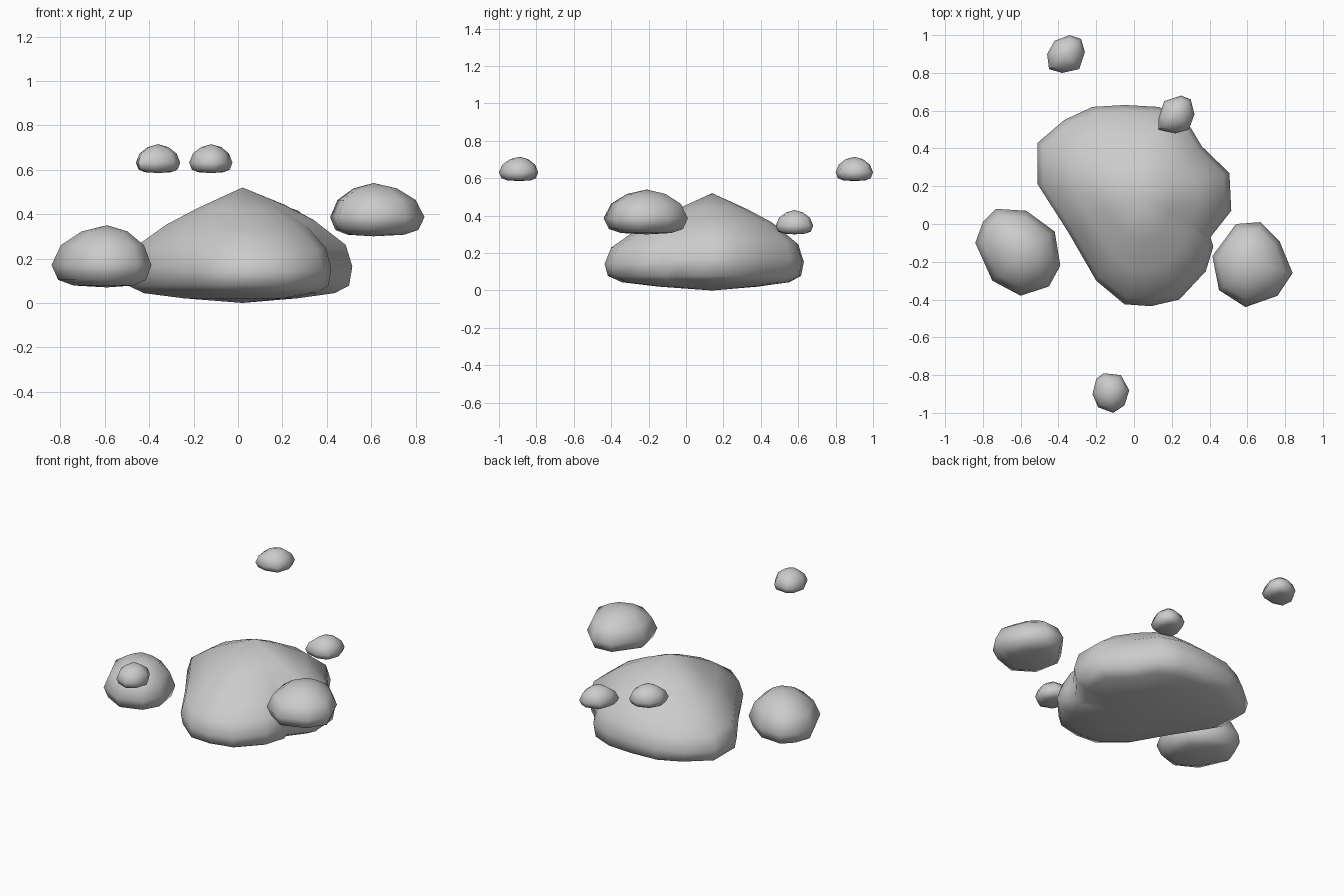
import bpy, bmesh, math

if "Cube" in bpy.data.objects:
    bpy.data.objects.remove(bpy.data.objects["Cube"])

# (scale about the peak, relative height) from underside to crown
MAIN = [(.5, .04), (.84, .085), (.97, .15), (1, .34), (.94, .54), (.68, .75), (.4, .87)]
SMALL = [(.6, .03), (.88, .12), (1, .36), (.83, .68), (.46, .9)]


def rock(name, outline, peak, z0, z1, profile, drops=()):
    """Loft a plan outline through scaled rings, closed by two poles.
    drops: (direction x, direction y, amount) lowering one flank."""
    px, py = peak
    outline = sorted(outline, key=lambda p: math.atan2(p[1] - py, p[0] - px))
    n = len(outline)
    bm = bmesh.new()
    rings = []
    for s, h in profile:
        ring = []
        for i, (x, y) in enumerate(outline):
            if h > .6 and drops:      # upper rings lose the notch
                a, b = outline[i - 1], outline[(i + 1) % n]
                x, y = (4 * x + a[0] + b[0]) / 6, (4 * y + a[1] + b[1]) / 6
            dx, dy = (x - px) * s, (y - py) * s
            z = h
            if h > .2:
                for ux, uy, amount in drops:
                    z -= h * amount * max(0, dx * ux + dy * uy)
            ring.append(bm.verts.new((px + dx, py + dy, z0 + (z1 - z0) * z)))
        rings.append(ring)
    low = bm.verts.new((px, py, z0))
    top = bm.verts.new((px, py, z1))
    for i in range(n):
        j = (i + 1) % n
        bm.faces.new((low, rings[0][j], rings[0][i]))
        bm.faces.new((top, rings[-1][i], rings[-1][j]))
        for a, b in zip(rings, rings[1:]):
            bm.faces.new((a[i], a[j], b[j], b[i]))
    bmesh.ops.recalc_face_normals(bm, faces=bm.faces)
    me = bpy.data.meshes.new(name)
    bm.to_mesh(me)
    bm.free()
    ob = bpy.data.objects.new(name, me)
    bpy.context.collection.objects.link(ob)
    bpy.ops.object.select_all(action='DESELECT')
    ob.select_set(True)
    bpy.context.view_layer.objects.active = ob
    bpy.ops.object.shade_smooth_by_angle(angle=math.radians(60))
    return ob


# Large central boulder: front and back-left flanks slope lower
rock("main_boulder",
     [(-.22, .62), (-.05, .63), (.13, .62), (.27, .56), (.36, .41), (.505, .27),
      (.515, .07), (.405, -.07), (.42, -.12), (.38, -.25), (.24, -.40), (.09, -.435),
      (-.05, -.425), (-.20, -.30), (-.35, -.04), (-.51, .21), (-.51, .43), (-.37, .55)],
     (.02, .14), 0, .52, MAIN, [(0, -1, .33), (-.7, .7, .35), (1, 0, .1)])

# Medium rocks at either side
rock("left_rock",
     [(-.73, .08), (-.57, .07), (-.42, -.04), (-.39, -.22), (-.45, -.33),
      (-.60, -.38), (-.75, -.30), (-.84, -.10), (-.80, .01)],
     (-.59, -.14), .07, .35, SMALL)
rock("right_rock",
     [(.54, .0), (.67, .01), (.77, -.09), (.84, -.26), (.76, -.38),
      (.59, -.44), (.45, -.35), (.415, -.17)],
     (.61, -.21), .30, .54, SMALL)

# Small floating stones
rock("back_stone",
     [(-.34, 1.0), (-.42, .97), (-.46, .90), (-.45, .82), (-.38, .80),
      (-.29, .82), (-.26, .91), (-.28, .98)],
     (-.36, .90), .585, .715, SMALL)
rock("front_stone",
     [(-.16, -.79), (-.07, -.80), (-.025, -.88), (-.05, -.96), (-.11, -1.0),
      (-.19, -.97), (-.22, -.90), (-.20, -.82)],
     (-.12, -.89), .585, .715, SMALL)
rock("upper_stone",
     [(.25, .68), (.30, .66), (.32, .58), (.29, .50), (.22, .48),
      (.13, .50), (.13, .56), (.16, .65)],
     (.225, .58), .30, .43, SMALL)
